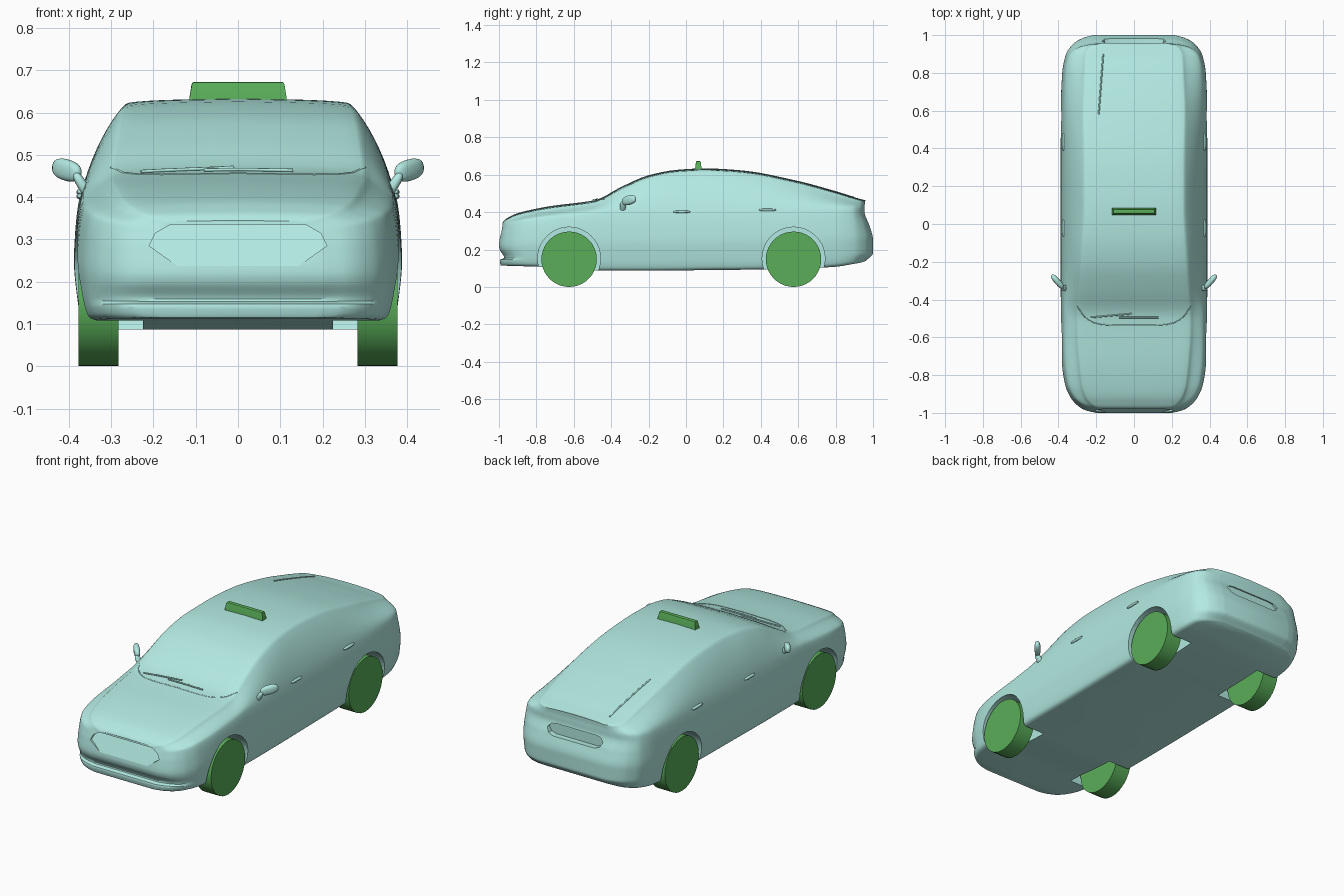
import bpy, bmesh, math
from mathutils import Vector, Matrix

if "Cube" in bpy.data.objects:
    bpy.data.objects.remove(bpy.data.objects["Cube"])


def material(name, rgb):
    m = bpy.data.materials.new(name)
    m.diffuse_color = (*rgb, 1)
    m.use_nodes = True
    m.node_tree.nodes["Principled BSDF"].inputs["Base Color"].default_value = m.diffuse_color
    return m


TEAL = material("teal", (0.45, 0.82, 0.76))
GREEN = material("green", (0.10, 0.42, 0.10))


def curve(ts, vs, t):
    """Smooth interpolation that does not overshoot."""
    n = len(ts)
    t = min(max(t, ts[0]), ts[-1])
    d = [(vs[i + 1] - vs[i]) / (ts[i + 1] - ts[i]) for i in range(n - 1)]

    def slope(i):
        if i == 0 or i == n - 1:
            return d[min(i, n - 2)]
        a, b = d[i - 1], d[i]
        return 2 * a * b / (a + b) if a * b > 0 else 0
    i = max(k for k in range(n - 1) if t >= ts[k])
    h = ts[i + 1] - ts[i]
    s = (t - ts[i]) / h
    return ((2*s**3 - 3*s**2 + 1) * vs[i] + (s**3 - 2*s**2 + s) * h * slope(i)
            + (3*s**2 - 2*s**3) * vs[i + 1] + (s**3 - s**2) * h * slope(i + 1))


def finish(name, bm, mat, angle=30):
    bmesh.ops.recalc_face_normals(bm, faces=bm.faces[:])
    me = bpy.data.meshes.new(name)
    bm.to_mesh(me)
    bm.free()
    ob = bpy.data.objects.new(name, me)
    bpy.context.collection.objects.link(ob)
    me.materials.append(mat)
    smooth(ob, angle)
    return ob


def smooth(ob, angle=30):
    bpy.ops.object.select_all(action='DESELECT')
    ob.select_set(True)
    bpy.context.view_layer.objects.active = ob
    bpy.ops.object.shade_smooth_by_angle(angle=math.radians(angle))


def cut(ob, cutter):
    m = ob.modifiers.new("cut", 'BOOLEAN')
    m.operation, m.object, m.solver = 'DIFFERENCE', cutter, 'EXACT'
    bpy.context.view_layer.objects.active = ob
    bpy.ops.object.modifier_apply(modifier=m.name)
    bpy.data.objects.remove(cutter)


# Body stations: y, floor, half width, belt z, rail half width, rail z, roof z
KEYS = [
    (-1.0, .115, .20, .315, .17, .335, .345),
    (-.985, .115, .26, .325, .215, .348, .36),
    (-.96, .113, .30, .335, .245, .357, .373),
    (-.92, .112, .335, .345, .27, .368, .39),
    (-.85, .11, .365, .36, .29, .385, .408),
    (-.72, .105, .383, .375, .305, .408, .433),
    (-.55, .09, .387, .39, .315, .43, .454),
    (-.48, .087, .387, .40, .315, .442, .466),
    (-.35, .087, .388, .405, .305, .505, .533),
    (-.2, .087, .388, .41, .293, .572, .597),
    (-.05, .088, .388, .41, .282, .603, .626),
    (.1, .09, .388, .41, .277, .608, .634),
    (.3, .092, .388, .413, .277, .598, .623),
    (.6, .097, .388, .418, .283, .54, .566),
    (.8, .108, .38, .42, .275, .488, .511),
    (.9, .122, .36, .42, .27, .463, .482),
    (.96, .13, .315, .42, .25, .452, .470),
    (.985, .135, .27, .415, .22, .448, .466),
    (1.0, .14, .215, .41, .18, .447, .465)]
COLS = list(zip(*KEYS))
# Nose and tail side profiles: how far each height is set back
NOSE = ((.1, .145, .155, .2, .22, .28, .34, .4), (.012, .004, .028, .004, 0, .008, .02, .02))
TAIL = ((.1, .135, .18, .25, .33, .40, .43, .47), (.05, .04, 0, 0, .02, .045, .045, .04))
STEPS = (1, 3, 8, 8, 8, 8, 8, 5, 4, 3)


def section(y):
    zb, w, zs, wr, zr, zt = (curve(COLS[0], c, y) for c in COLS[1:])
    h = zs - zb
    pts = [(0, zb), (.88*w, zb), (.94*w, zb + .01), (.985*w, zb + .28*h), (w, zb + .5*h),
           (.99*w, zb + .73*h), (.955*w, zs), (wr, zr), (.93*wr, zr + .6*(zt - zr)),
           (.6*wr, zr + .85*(zt - zr)), (0, zt)]
    ts = [0]
    for a, b in zip(pts, pts[1:]):
        ts.append(ts[-1] + math.dist(a, b))
    xs, zz = zip(*pts)
    out = []
    for i, k in enumerate(STEPS):
        for j in range(k):
            t = ts[i] + (ts[i + 1] - ts[i]) * j / k
            out.append((curve(ts, xs, t), curve(ts, zz, t)))
    return out + [(0, zt)]


def shift(y, z):
    f = max(0, (-y - .8) / .2) ** 2
    r = max(0, (y - .8) / .2) ** 2
    return y + f * curve(*NOSE, z) - r * curve(*TAIL, z)


def build_body():
    bm = bmesh.new()
    ys = [a + (b - a) * j / 4 for a, b in zip(COLS[0], COLS[0][1:]) for j in range(4)] + [1.0]
    rings = []
    for y in ys:
        half = section(y)
        ring = half + [(-x, z) for x, z in half[-2:0:-1]]
        rings.append([bm.verts.new((x, shift(y, z), z)) for x, z in ring])
    m = len(rings[0])
    for a, b in zip(rings, rings[1:]):
        for i in range(m):
            bm.faces.new((a[i], a[(i + 1) % m], b[(i + 1) % m], b[i]))
    for r in (rings[0], rings[-1]):
        for i in range(m // 2):
            vs = [r[i], r[i + 1], r[m - i - 1], r[(m - i) % m]]
            bm.faces.new(list(dict.fromkeys(vs)))
    return finish("body", bm, TEAL)


def cylinder(name, r, x0, x1, y, z, mat):
    bm = bmesh.new()
    bmesh.ops.create_cone(bm, cap_ends=True, segments=40, radius1=r, radius2=r, depth=abs(x1 - x0),
                          matrix=Matrix.Translation(((x0 + x1) / 2, y, z)) @ Matrix.Rotation(math.pi / 2, 4, 'Y'))
    return finish(name, bm, mat)


def recess(name, half, outer, inner):
    """Cutter with a mirrored x,z outline; inner(z) gives the recess floor."""
    outline = half + [(-x, z) for x, z in reversed(half)]
    bm = bmesh.new()
    a = [bm.verts.new((x, outer, z)) for x, z in outline]
    b = [bm.verts.new((x, inner(z), z)) for x, z in outline]
    bm.faces.new(a)
    bm.faces.new(b)
    for i in range(len(a)):
        j = (i + 1) % len(a)
        bm.faces.new((a[i], a[j], b[j], b[i]))
    ob = finish(name, bm, TEAL)
    ob.hide_render = True
    return ob


def ball(name, loc, size, turn=0.0, tilt=0.0):
    bm = bmesh.new()
    bmesh.ops.create_uvsphere(bm, u_segments=20, v_segments=12, radius=1)
    for v in bm.verts:  # boxier than a sphere
        v.co = Vector([math.copysign(abs(c) ** .8, c) for c in v.co])
    bm.transform(Matrix.Translation(loc) @ Matrix.Rotation(turn, 4, 'Z')
                 @ Matrix.Rotation(tilt, 4, 'Y') @ Matrix.Diagonal((*size, 1)))
    return finish(name, bm, TEAL, 60)


def tube(name, pts, r):
    cu = bpy.data.curves.new(name, 'CURVE')
    cu.dimensions, cu.bevel_depth, cu.bevel_resolution, cu.use_fill_caps = '3D', r, 2, True
    sp = cu.splines.new('POLY')
    sp.points.add(len(pts) - 1)
    for p, c in zip(sp.points, pts):
        p.co = (*c, 1)
    ob = bpy.data.objects.new(name, cu)
    bpy.context.collection.objects.link(ob)
    cu.materials.append(TEAL)


# Body shell with grille, rear plate recess and wheel wells
body = build_body()
cut(body, recess("grille_cutter", [(.14, .235), (.21, .285), (.195, .315), (.16, .335)],
                 -1.1, lambda z: -1.0 + .45 * (z - .235)))
cut(body, recess("plate_cutter", [(.125, .325), (.155, .335), (.17, .36), (.15, .38), (.12, .385)],
                 1.1, lambda z: .95))
AXLES = (("front", -.625), ("rear", .575))
for s in (-1, 1):
    for _, y in AXLES:
        cut(body, cylinder("well_cutter", .168, s * .225, s * .6, y, .152, TEAL))
smooth(body)


def on_body(x, y, lift):
    hit, p, n, i = body.ray_cast((x, y, 2), (0, 0, -1))
    return (x, y, p.z + lift)


for s, side in ((-1, "left"), (1, "right")):
    # Wheels
    for end, y in AXLES:
        cylinder(f"{end}_wheel_{side}", .148, s * .283, s * .377, y, .148, GREEN)
    # Side mirrors and stalks
    ball(f"mirror_{side}", (s * .405, -.305, .464), (.048, .016, .025), s * .85, s * -.2)
    ball(f"mirror_stalk_{side}", (s * .368, -.338, .428), (.012, .016, .034), 0, s * .55)
    # Door handles
    for end, y, z in (("front", -.022, .402), ("rear", .435, .412)):
        ball(f"{end}_handle_{side}", (s * .373, y, z), (.009, .046, .007))

# Wipers
for k, (x0, x1) in enumerate(((-.23, -.01), (-.08, .13))):
    tube(f"front_wiper_{k + 1}", [on_body(x0 + (x1 - x0) * t / 5, -.495 + .004 * t * (1 - k), .003)
                                  for t in range(6)], .004)
tube("rear_wiper", [on_body(-.187 + .003 * t, .58 + .04 * t, .001) for t in range(9)], .004)
# Hood rear seam
tube("hood_seam", [on_body(.03 * t, -.535 + .1 * abs(t / 10) ** 6, -.001) for t in range(-10, 11)], .003)

# Roof sign
bm = bmesh.new()
bmesh.ops.create_cube(bm, size=1)
for v in bm.verts:
    top = v.co.z > 0
    v.co = (v.co.x * (.218 if top else .234), .066 + v.co.y * (.024 if top else .038), .673 if top else .622)
bmesh.ops.bevel(bm, geom=[e for e in bm.edges if all(v.co.z > .65 for v in e.verts)],
                offset=.006, segments=2, affect='EDGES', profile=.5)
finish("roof_sign", bm, GREEN)
